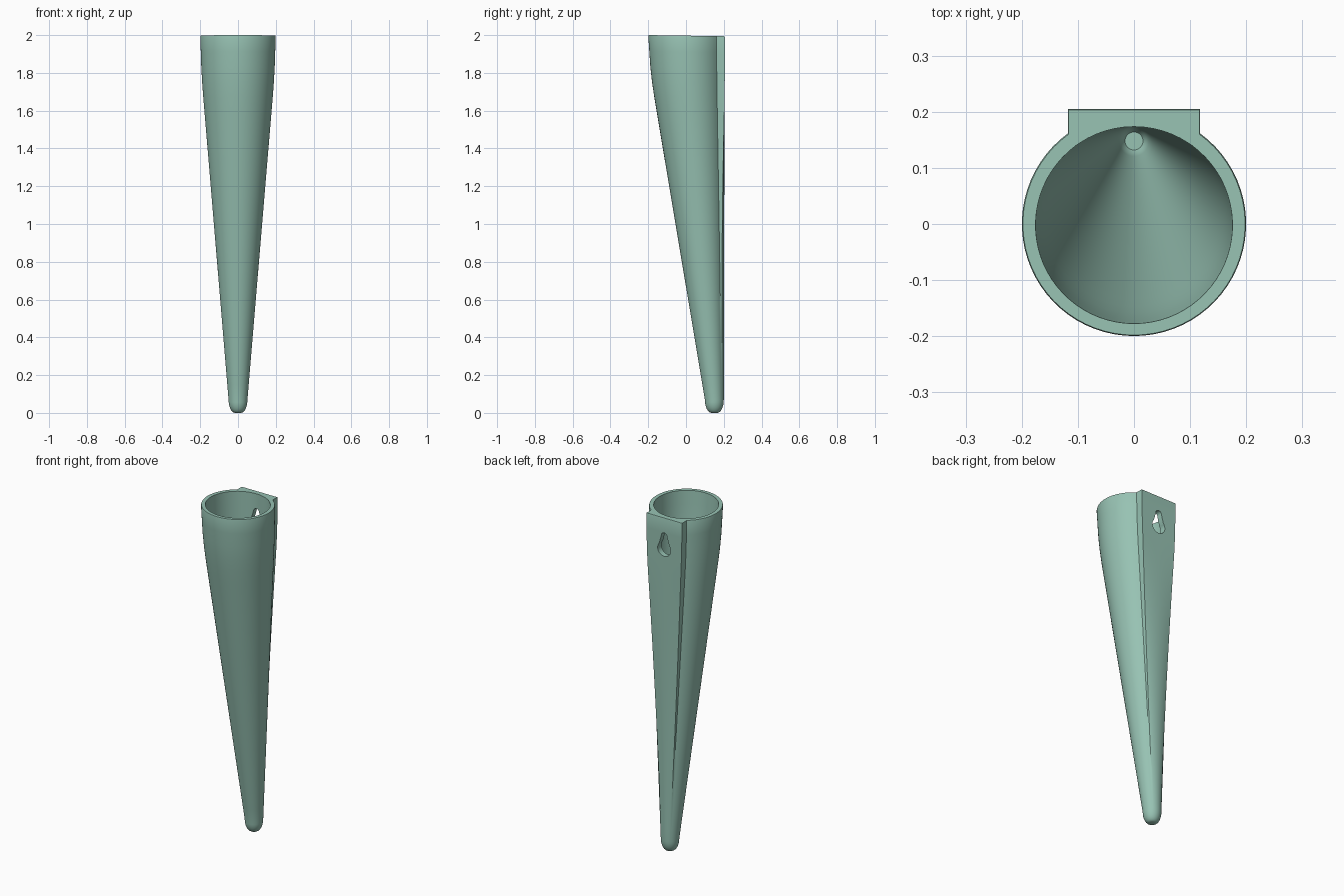
import bpy, bmesh, math

if "Cube" in bpy.data.objects:
    bpy.data.objects.remove(bpy.data.objects["Cube"])

mat = bpy.data.materials.new("sage green")
mat.diffuse_color = (0.31, 0.54, 0.45, 1)
mat.use_nodes = True
mat.node_tree.nodes["Principled BSDF"].inputs["Base Color"].default_value = mat.diffuse_color

N_ROUND, N_FLAT = 56, 12
HALF = math.asin(0.59)          # half angle covered by the flat mounting plate


def radius(z, table):
    for (z0, r0), (z1, r1) in zip(table, table[1:]):
        if z <= z1:
            return r0 + (r1 - r0) * (z - z0) / (z1 - z0)
    return table[-1][1]


def tilt(y, z):
    # rim drops very slightly towards the wall
    return z - 0.006 * (y + 0.2) / 0.4 * (z / 2) ** 4


def outer_ring(r, yc, z, k):
    """Circle whose back is blended into a flat plate by amount k."""
    pts = []
    for i in range(N_ROUND + 1):
        a = HALF + (2 * math.pi - 2 * HALF) * i / N_ROUND
        pts.append((math.sin(a), math.cos(a)))
    for i in range(N_FLAT + 1):
        t = -1 + 2 * i / N_FLAT
        a = t * HALF * 0.94
        cx, cy = math.sin(a), math.cos(a)
        pts.append((cx + (0.59 * t - cx) * k, cy + (1.027 - cy) * k))
    return [(r * x, yc + r * y, tilt(yc + r * y, z)) for x, y in pts]


def inner_ring(r, yc, z):
    n = N_ROUND + N_FLAT + 2
    pts = []
    for i in range(n):
        # same start and angular spread as the outer ring
        if i <= N_ROUND:
            a = HALF + (2 * math.pi - 2 * HALF) * i / N_ROUND
        else:
            a = HALF * 0.94 * (-1 + 2 * (i - N_ROUND - 1) / N_FLAT)
        y = yc + r * math.cos(a)
        pts.append((r * math.sin(a), y, tilt(y, z)))
    return pts


# Hollow cone, leaning so that its back stays vertical
wall = [(0.07, 0.05), (1.72, 0.188), (1.82, 0.194), (2.0, 0.2)]
rings = []
for i in range(8):                                   # rounded tip
    a = math.pi / 2 * i / 8
    rings.append(outer_ring(0.015 + 0.035 * math.sin(a), 0.15,
                            0.07 * (1 - math.cos(a)), 0))
for i in range(25):                                  # outer wall
    z = 0.07 + (1.994 - 0.07) * i / 24
    r = radius(z, wall)
    rings.append(outer_ring(r, 0.2 - r, z, min(1, max(0, (z - 0.1) / 1.6))))
rings.append(outer_ring(0.198, 0, 2.0, 1))           # softened rim
for i in range(25):                                  # inner wall
    z = 2.0 - (2.0 - 0.08) * i / 24
    r = radius(z, wall) - 0.0245
    rings.append(inner_ring(r, 0.1735 - r, z))
rings.append(inner_ring(0.022, 0.148, 0.055))
rings.append(inner_ring(0.016, 0.148, 0.045))        # inner floor

bm = bmesh.new()
loops = [[bm.verts.new(p) for p in ring] for ring in rings]
n = len(loops[0])
for a, b in zip(loops, loops[1:]):
    for j in range(n):
        bm.faces.new((a[j], a[(j + 1) % n], b[(j + 1) % n], b[j]))
bm.faces.new(loops[0])
bm.faces.new(loops[-1])
bmesh.ops.recalc_face_normals(bm, faces=bm.faces)
me = bpy.data.meshes.new("wall_cone")
bm.to_mesh(me)
bm.free()
cone = bpy.data.objects.new("wall_cone", me)
bpy.context.collection.objects.link(cone)
me.materials.append(mat)

# Keyhole cutter: big round opening, narrow rounded slot above
R, ZB, S, ZS = 0.043, 1.81, 0.019, 1.887
outline = []
for i in range(33):
    a = math.radians(50 + 260 * i / 32)              # measured from straight up
    outline.append((R * math.sin(a), ZB + R * math.cos(a)))
for i in range(17):
    a = math.radians(-90 + 180 * i / 16)
    outline.append((S * math.sin(a), ZS + S * math.cos(a)))
bm = bmesh.new()
face = bm.faces.new([bm.verts.new((x, 0.08, z)) for x, z in outline])
ext = bmesh.ops.extrude_face_region(bm, geom=[face])
bmesh.ops.translate(bm, vec=(0, 0.2, 0),
                    verts=[v for v in ext["geom"] if isinstance(v, bmesh.types.BMVert)])
bmesh.ops.recalc_face_normals(bm, faces=bm.faces)
cme = bpy.data.meshes.new("keyhole_cutter")
bm.to_mesh(cme)
bm.free()
cme.materials.append(mat)
cutter = bpy.data.objects.new("keyhole_cutter", cme)
bpy.context.collection.objects.link(cutter)
cutter.hide_render = True

# Cut the keyhole, then smooth
bpy.context.view_layer.objects.active = cone
cone.select_set(True)
mod = cone.modifiers.new("keyhole", "BOOLEAN")
mod.operation = "DIFFERENCE"
mod.solver = "EXACT"
mod.object = cutter
bpy.ops.object.modifier_apply(modifier=mod.name)
bpy.data.objects.remove(cutter)
bpy.ops.object.shade_smooth_by_angle(angle=math.radians(35))
